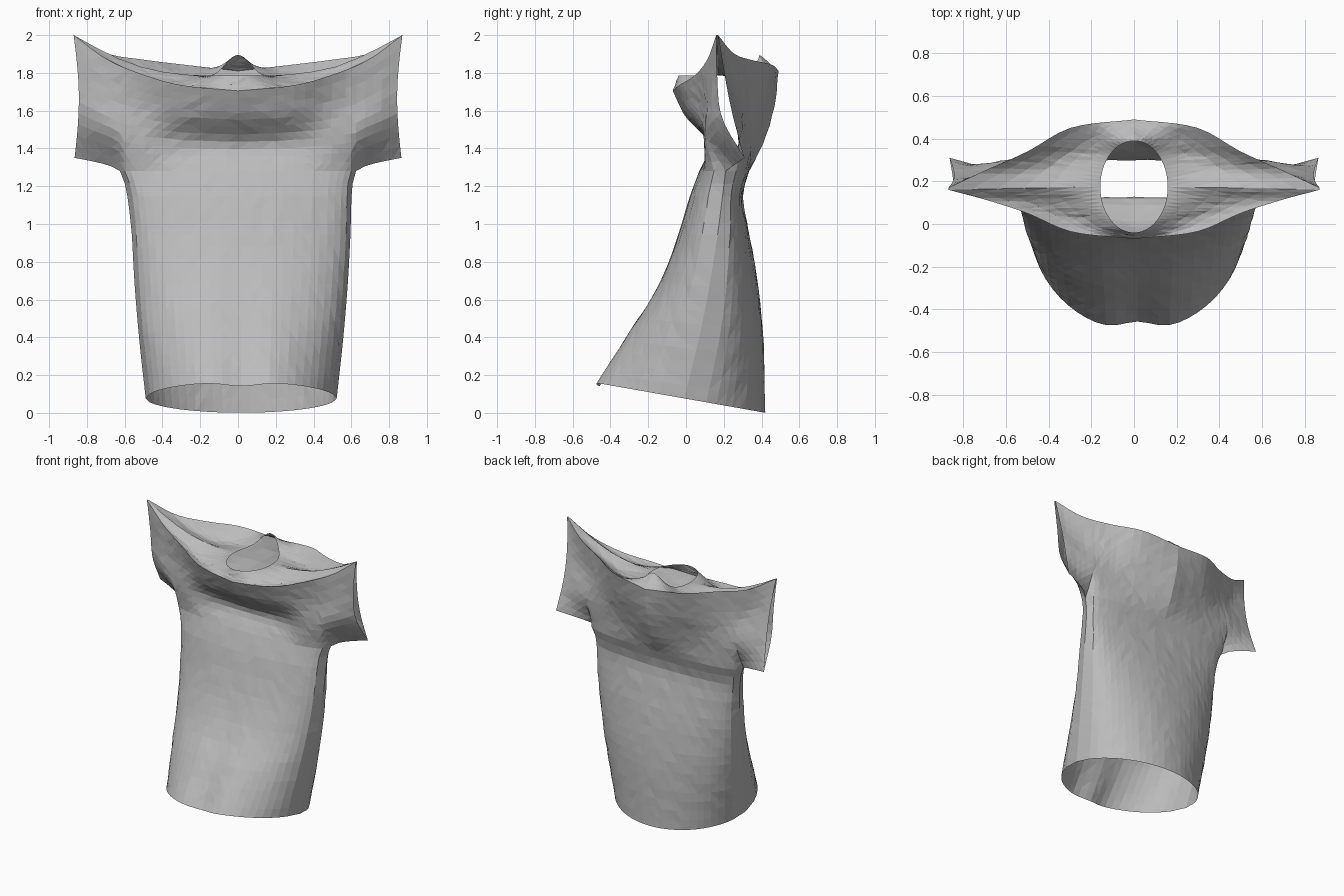
import bpy, bmesh, math, random
from mathutils import Vector

random.seed(4)
cube = bpy.data.objects.get("Cube")
if cube:
    bpy.data.objects.remove(cube, do_unlink=True)

BODY, SLEEVE = 26, 5          # columns across the body, and per sleeve
COLS = BODY + 2 * SLEEVE
TOP_ROWS, UPPER, LOWER = 6, 11, 18


def curve(knots, x):
    """Smooth interpolation through (position, value) knots."""
    if x <= knots[0][0]:
        return knots[0][1]
    if x >= knots[-1][0]:
        return knots[-1][1]
    i = max(k for k in range(len(knots) - 1) if knots[k][0] <= x)
    slope = lambda k: ((knots[min(k + 1, len(knots) - 1)][1] - knots[max(k - 1, 0)][1])
                       / (knots[min(k + 1, len(knots) - 1)][0] - knots[max(k - 1, 0)][0]))
    (x0, a), (x1, b) = knots[i], knots[i + 1]
    h = x1 - x0
    t = (x - x0) / h
    return ((2*t**3 - 3*t**2 + 1) * a + (t**3 - 2*t**2 + t) * h * slope(i)
            + (3*t**2 - 2*t**3) * b + (t**3 - t**2) * h * slope(i + 1))


# Shoulder stations, from the centre out to the sleeve tip
XS = (0, .3, .5, .7, .87)
FOLD_Z = {"front": (1.705, 1.735, 1.79, 1.875, 2.0), "back": (1.81, 1.845, 1.87, 1.905, 2.0)}
UPPER_Y = {
    "front": ((-.07, -.035, .05, .115, .16), (0, .025, .085, .12, .165),
              (.125, .118, .095, .125, .19)),
    "back": ((.49, .45, .34, .25, .17), (.47, .41, .325, .245, .205),
             (.42, .355, .315, .285, .25)),
}
# Body profile by height
WIDTH = ((.07, .505), (.4, .54), (.7, .565), (1, .582), (1.2, .60), (1.28, .625))
BODY_Y = {
    "front": ((.07, -.505), (.4, -.315), (.6, -.19), (.8, -.095), (1, -.025), (1.15, .02), (1.28, .07)),
    "back": ((.07, .42), (.5, .405), (.8, .365), (1, .325), (1.15, .3), (1.28, .335)),
}
SIDE_Y = ((.07, -.01), (.5, .09), (.9, .16), (1.28, .21))


def body_point(side, u, z):
    """Point on the tubular body; u runs -1..1 from side seam to side seam."""
    phi = math.asin(.5 * u + .5 * math.sin(u * math.pi / 2))
    mid = curve(SIDE_Y, z)
    low = 1 - (z - .07) / 1.21
    round_off = max(0, math.cos(phi)) ** (.65 + .4 * low)
    y = mid + (curve(BODY_Y[side], z) - mid) * round_off
    x = curve(WIDTH, z) * math.sin(phi) + .02 * math.sin(min(1, (1.28 - z) * 3))
    drop = 0
    if side == "front":
        # Soft vertical folds above the front hem
        y += .045 * low**2 * math.exp(-(u / .16)**2)
        drop = .015 * low**4 * math.exp(-(u / .2)**2)
    return Vector((x, y, z - .178 * y * low**1.5 - drop))


def column_bottom(side, c):
    """Lower end of a shoulder column: the chest ring or the sleeve seam."""
    k = c - SLEEVE
    if 0 <= k <= BODY:
        return body_point(side, 2 * k / BODY - 1, 1.28)
    s = -1 if k < 0 else 1
    t = (-k if k < 0 else k - BODY) / SLEEVE
    return Vector((s * (.625 + .24 * t), .21 + .1 * t**.6, 1.28 + .07 * t**.6))


def upper_point(side, c, t):
    """Chest, back and sleeve panels from the shoulder fold (t=0) down (t=1)."""
    low = column_bottom(side, c)
    ax, sgn = abs(low.x), math.copysign(1, low.x)
    ax = min(ax * 1.006, .875)
    at = lambda row: curve(list(zip(XS, row)), ax)
    ys = [at(r) for r in UPPER_Y[side]] + [low.y]
    y = curve(list(zip((0, .33, .67, 1), ys)), t)
    top_z = at(FOLD_Z[side])
    pinch = .025 * math.sin(math.pi * t) * (max(0, ax - .6) / .27)**1.5
    return Vector((sgn * (ax + (abs(low.x) - ax) * t - pinch), y, top_z + (low.z - top_z) * t))


bm = bmesh.new()


def add_grid(rows, jitter=.002):
    """Loft a list of point rows, leaving the rims unjittered for welding."""
    grid = []
    for i, row in enumerate(rows):
        line = []
        for j, p in enumerate(row):
            inner = 0 < i < len(rows) - 1 and 0 < j < len(row) - 1
            d = Vector([random.uniform(-jitter, jitter) for _ in range(3)]) if inner else Vector()
            line.append(bm.verts.new(p + d))
        grid.append(line)
    for a, b in zip(grid, grid[1:]):
        for j in range(len(a) - 1):
            bm.faces.new((a[j], a[j + 1], b[j + 1], b[j]))


# Front and back panels with sleeves, then the body down to the hem
for side in ("front", "back"):
    add_grid([[upper_point(side, c, r / UPPER) for c in range(COLS + 1)]
              for r in range(UPPER + 1)])
    add_grid([[body_point(side, 2 * k / BODY - 1, 1.28 - 1.205 * r / LOWER)
               for k in range(BODY + 1)] for r in range(LOWER + 1)])

# Sagging shoulder top between the fold line and the neck opening
outer = [upper_point("front", c, 0) for c in range(COLS + 1)]
outer += [upper_point("back", c, 0) for c in range(COLS, -1, -1)]
neck = []
for i in range(len(outer)):
    half, k = divmod(i, COLS + 1)
    a = math.pi * (1 + half + k / COLS)
    rise = max(0, math.sin(a))**6 * .11
    neck.append(Vector((.158 * math.cos(a), .175 + .215 * math.sin(a), 1.785 + rise)))
rows = []
for r in range(TOP_ROWS + 1):
    t = r / TOP_ROWS
    rows.append([o.lerp(n, t) - Vector((0, 0, .06 * math.sin(math.pi * t) * min(1, abs(o.x) * 2)))
                 for o, n in zip(outer, neck)])
add_grid([row + row[:1] for row in rows])

# Weld the panels into one cloth sheet
bmesh.ops.remove_doubles(bm, verts=bm.verts, dist=.002)
bmesh.ops.triangulate(bm, faces=bm.faces)
bmesh.ops.recalc_face_normals(bm, faces=bm.faces)
mesh = bpy.data.meshes.new("shirt")
bm.to_mesh(mesh)
bm.free()
shirt = bpy.data.objects.new("shirt", mesh)
bpy.context.collection.objects.link(shirt)

# Plain grey cloth
cloth = bpy.data.materials.new("grey_cloth")
cloth.use_nodes = True
grey = (.5, .5, .5, 1)
cloth.diffuse_color = grey
cloth.node_tree.nodes["Principled BSDF"].inputs["Base Color"].default_value = grey
mesh.materials.append(cloth)
